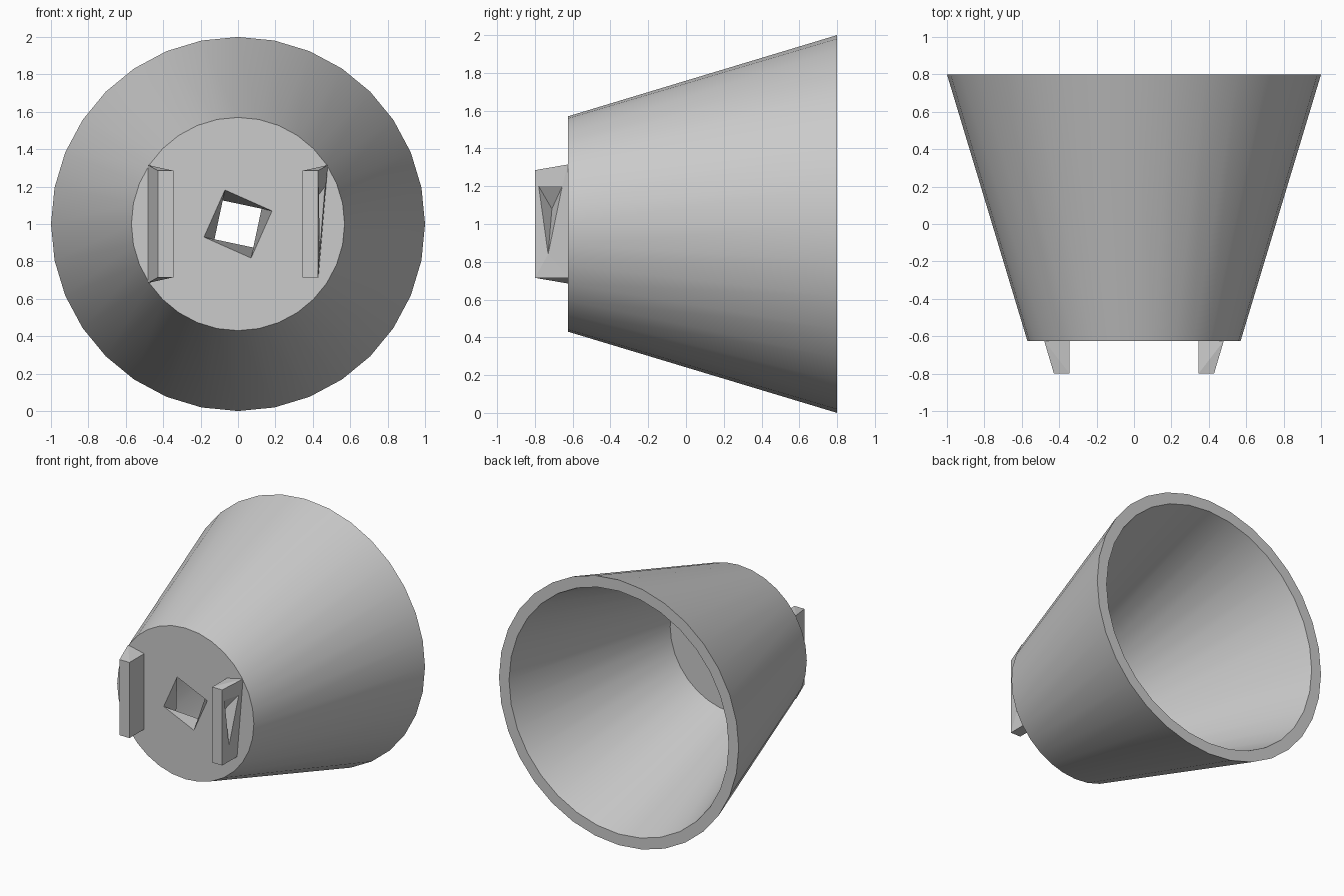
import bpy, bmesh
from math import sin, cos, pi, radians

cube = bpy.data.objects.get("Cube")
if cube:
    bpy.data.objects.remove(cube)

grey = bpy.data.materials.new("plain grey")
grey.use_nodes = True
colour = (0.6, 0.6, 0.6, 1)
grey.diffuse_color = colour
grey.node_tree.nodes["Principled BSDF"].inputs["Base Color"].default_value = colour


def finish(name, bm, smooth=False):
    bmesh.ops.recalc_face_normals(bm, faces=bm.faces[:])
    mesh = bpy.data.meshes.new(name)
    bm.to_mesh(mesh)
    bm.free()
    mesh.materials.append(grey)
    obj = bpy.data.objects.new(name, mesh)
    bpy.context.collection.objects.link(obj)
    if smooth:
        bpy.ops.object.select_all(action='DESELECT')
        obj.select_set(True)
        bpy.context.view_layer.objects.active = obj
        bpy.ops.object.shade_smooth_by_angle(angle=radians(30))
    return obj


def ring(bm, count, radius, y, turn=0.0):
    """Closed loop of vertices around the horizontal axis."""
    verts = []
    for i in range(count):
        a = turn + 2 * pi * i / count
        verts.append(bm.verts.new((radius * cos(a), y, 1 + radius * sin(a))))
    edges = [bm.edges.new((verts[i], verts[(i + 1) % count])) for i in range(count)]
    return verts, edges


def skin(bm, a, b):
    n = len(a)
    for i in range(n):
        j = (i + 1) % n
        bm.faces.new((a[i], a[j], b[j], b[i]))


# Hollow tapered cup with a twisted square hole through its floor
FRONT, FLOOR, BACK = -0.625, -0.54, 0.8
bm = bmesh.new()
outer_front, e_front = ring(bm, 32, 0.57, FRONT)
outer_back, _ = ring(bm, 32, 1.0, BACK)
inner_back, _ = ring(bm, 32, 0.916, BACK)
inner_floor, e_floor = ring(bm, 32, 0.51, FLOOR)
hole_front, e_hole_front = ring(bm, 4, 0.195, FRONT, radians(21))
hole_back, e_hole_back = ring(bm, 4, 0.195, FLOOR, radians(45))
skin(bm, outer_front, outer_back)
skin(bm, outer_back, inner_back)
skin(bm, inner_back, inner_floor)
skin(bm, hole_front, hole_back)
bmesh.ops.triangle_fill(bm, edges=e_front + e_hole_front, use_beauty=True)
bmesh.ops.triangle_fill(bm, edges=e_floor + e_hole_back, use_beauty=True)
finish("tapered_cup", bm, smooth=True)


# Upright tabs on the small end, flared towards the outer edge of the base
def tab(name, side, notched):
    bm = bmesh.new()

    def v(x, y, z):
        return bm.verts.new((side * x, y, 1 + z))

    low_x, low_z = (0.43, -0.285) if notched else (0.48, -0.315)
    # order: inner front, inner base, outer base, outer front
    top = [v(0.345, -0.8, 0.285), v(0.345, FRONT, 0.285),
           v(0.48, FRONT, 0.315), v(0.428, -0.8, 0.285)]
    bottom = [v(0.345, -0.8, -0.285), v(0.345, FRONT, -0.285),
              v(low_x, FRONT, low_z), v(0.428, -0.8, -0.285)]
    for loop in (top, bottom):
        bm.faces.new((loop[0], loop[1], loop[2]))
        bm.faces.new((loop[0], loop[2], loop[3]))
    for i in (0, 1, 3):
        j = (i + 1) % 4
        bm.faces.new((top[i], top[j], bottom[j], bottom[i]))
    if notched:
        # three-sided pit sunk into the outer face
        a, b, c = v(0.433, -0.78, 0.2), v(0.465, -0.655, 0.2), v(0.436, -0.73, -0.16)
        pit = v(0.375, -0.71, 0.08)
        for tri in ((a, b, pit), (b, c, pit), (c, a, pit),
                    (bottom[2], bottom[3], c)):
            bm.faces.new(tri)
        bm.faces.new((top[3], top[2], b, a))
        bm.faces.new((top[2], bottom[2], c, b))
        bm.faces.new((bottom[3], top[3], a, c))
    else:
        bm.faces.new((top[2], top[3], bottom[3], bottom[2]))
    return finish(name, bm)


tab("right_tab", -1, False)
tab("left_tab", 1, True)
